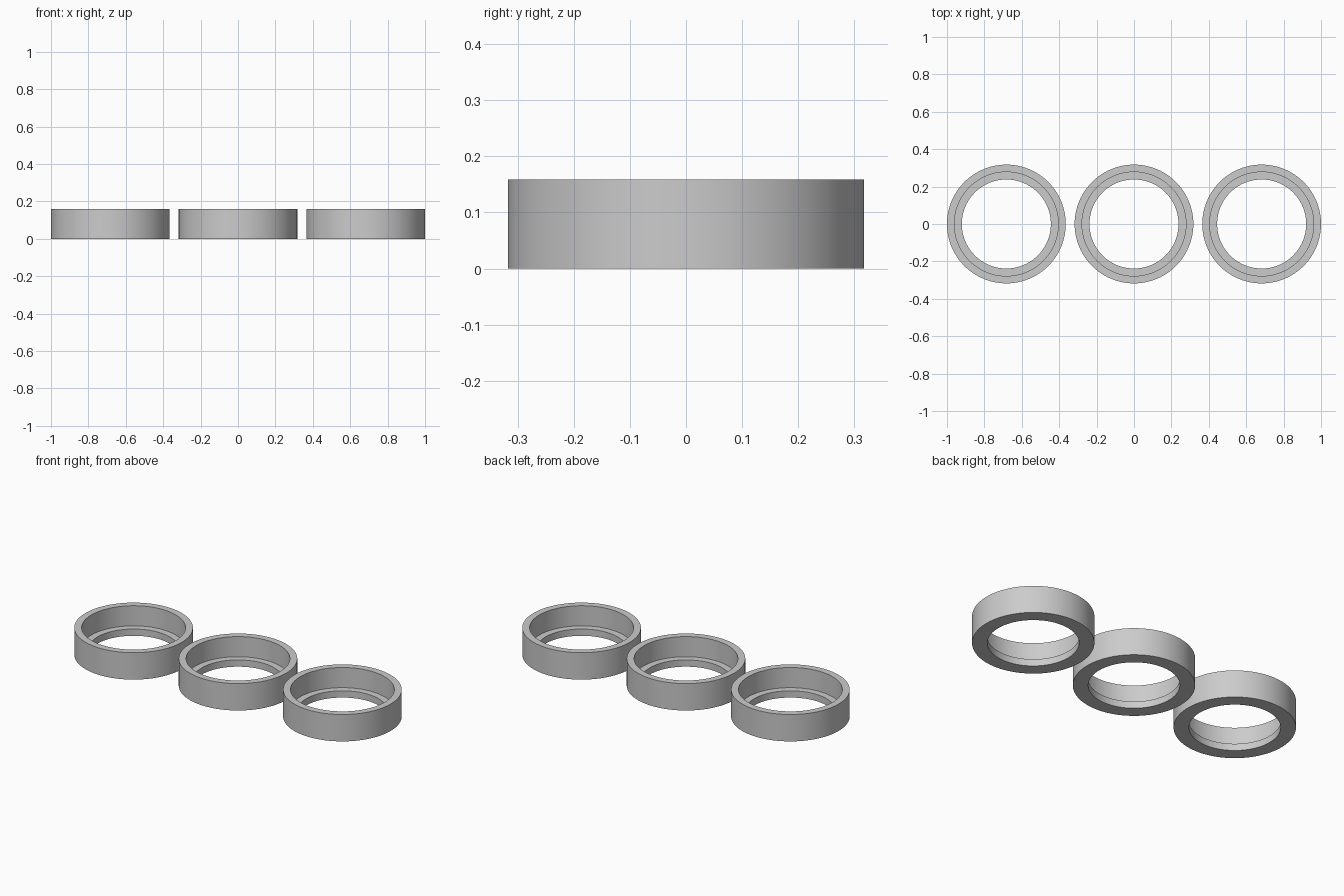
import bpy, bmesh, math
from mathutils import Matrix

cube = bpy.data.objects.get("Cube")
if cube:
    bpy.data.objects.remove(cube, do_unlink=True)

SEGMENTS = 96
OUTER, RECESS, BORE = 0.3175, 0.278, 0.238
HEIGHT, LEDGE, PITCH = 0.159, 0.04, 0.6825

grey = bpy.data.materials.new("plain grey")
grey.use_nodes = True
colour = (0.6, 0.6, 0.6, 1)
grey.diffuse_color = colour
grey.node_tree.nodes["Principled BSDF"].inputs["Base Color"].default_value = colour


def make_ring(name, x):
    """Lathe a stepped ring: wide recess above, narrower bore below."""
    profile = [(BORE, 0), (OUTER, 0), (OUTER, HEIGHT),
               (RECESS, HEIGHT), (RECESS, LEDGE), (BORE, LEDGE)]
    bm = bmesh.new()
    verts = [bm.verts.new((r, 0, z)) for r, z in profile]
    edges = [bm.edges.new((v, verts[i - 1])) for i, v in enumerate(verts)]
    bmesh.ops.spin(bm, geom=verts + edges, cent=(0, 0, 0), axis=(0, 0, 1),
                   angle=math.tau, steps=SEGMENTS, use_merge=True)
    bmesh.ops.remove_doubles(bm, verts=bm.verts, dist=0.0001)
    bmesh.ops.recalc_face_normals(bm, faces=bm.faces)
    mesh = bpy.data.meshes.new(name)
    bm.to_mesh(mesh)
    bm.free()
    mesh.materials.append(grey)
    ring = bpy.data.objects.new(name, mesh)
    ring.matrix_world = Matrix.Translation((x, 0, 0))
    bpy.context.collection.objects.link(ring)
    return ring


# Three identical rings in a row
rings = [make_ring(name, i * PITCH) for name, i in
         (("right_ring", -1), ("middle_ring", 0), ("left_ring", 1))]

# Smooth walls with crisp rims
bpy.ops.object.select_all(action='DESELECT')
for ring in rings:
    ring.select_set(True)
bpy.context.view_layer.objects.active = rings[0]
bpy.ops.object.shade_smooth_by_angle(angle=math.radians(30))
